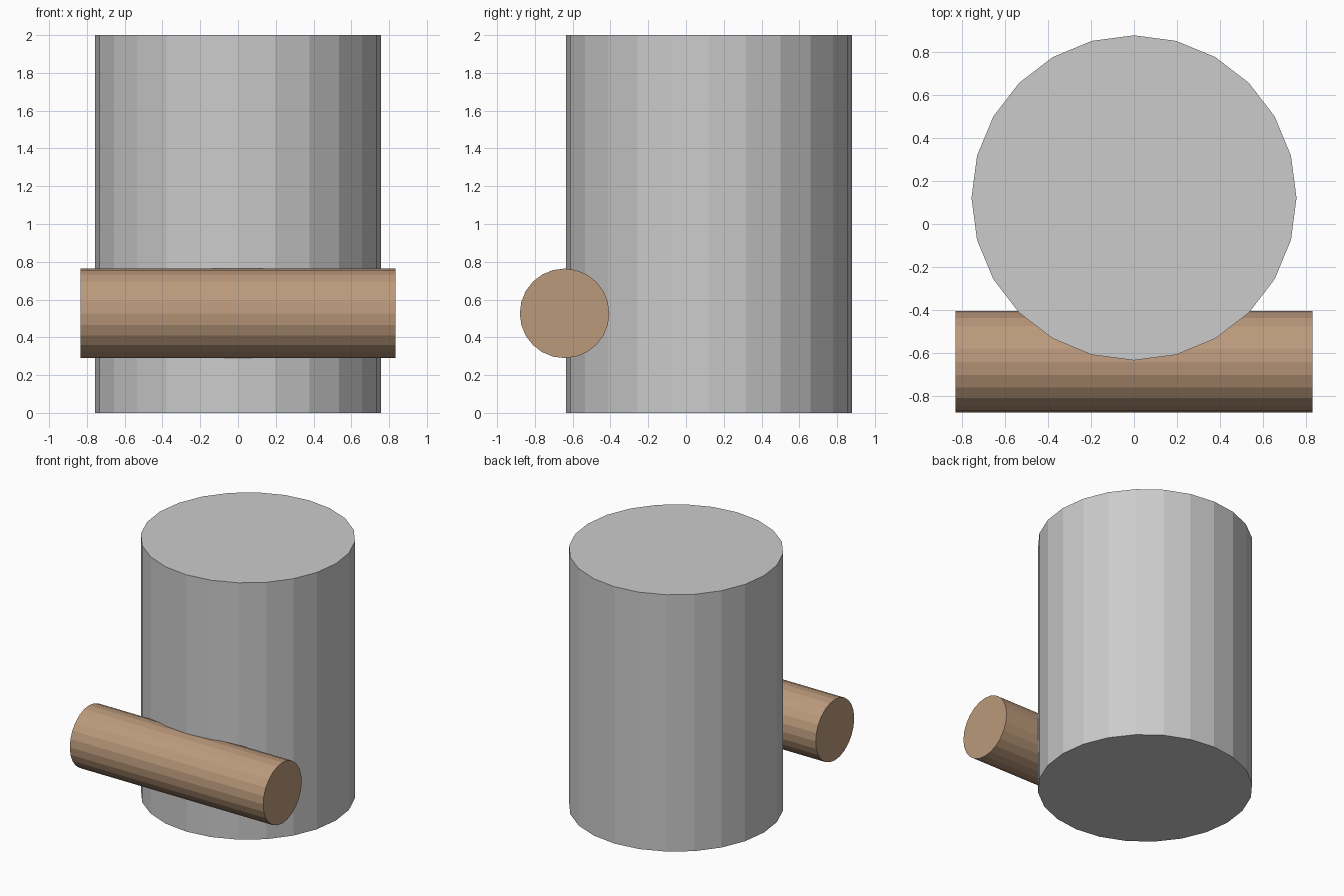
import bpy
import math

if "Cube" in bpy.data.objects:
    bpy.data.objects.remove(bpy.data.objects["Cube"])


def cylinder(name, radius, length, location, rotation=(0, 0, 0)):
    bpy.ops.mesh.primitive_cylinder_add(
        vertices=24, radius=radius, depth=length,
        location=location, rotation=rotation)
    obj = bpy.context.object
    obj.name = name
    return obj


# Upright body
cylinder("body", 0.758, 2.0, (0, 0.122, 1.0))

# Horizontal bar across the front
bar = cylinder("cross_bar", 0.237, 1.666, (0, -0.643, 0.527),
               (0, math.radians(90), 0))
brown = bpy.data.materials.new("brown")
brown.diffuse_color = (0.5, 0.32, 0.2, 1)
brown.use_nodes = True
brown.node_tree.nodes["Principled BSDF"].inputs["Base Color"].default_value = brown.diffuse_color
bar.data.materials.append(brown)
